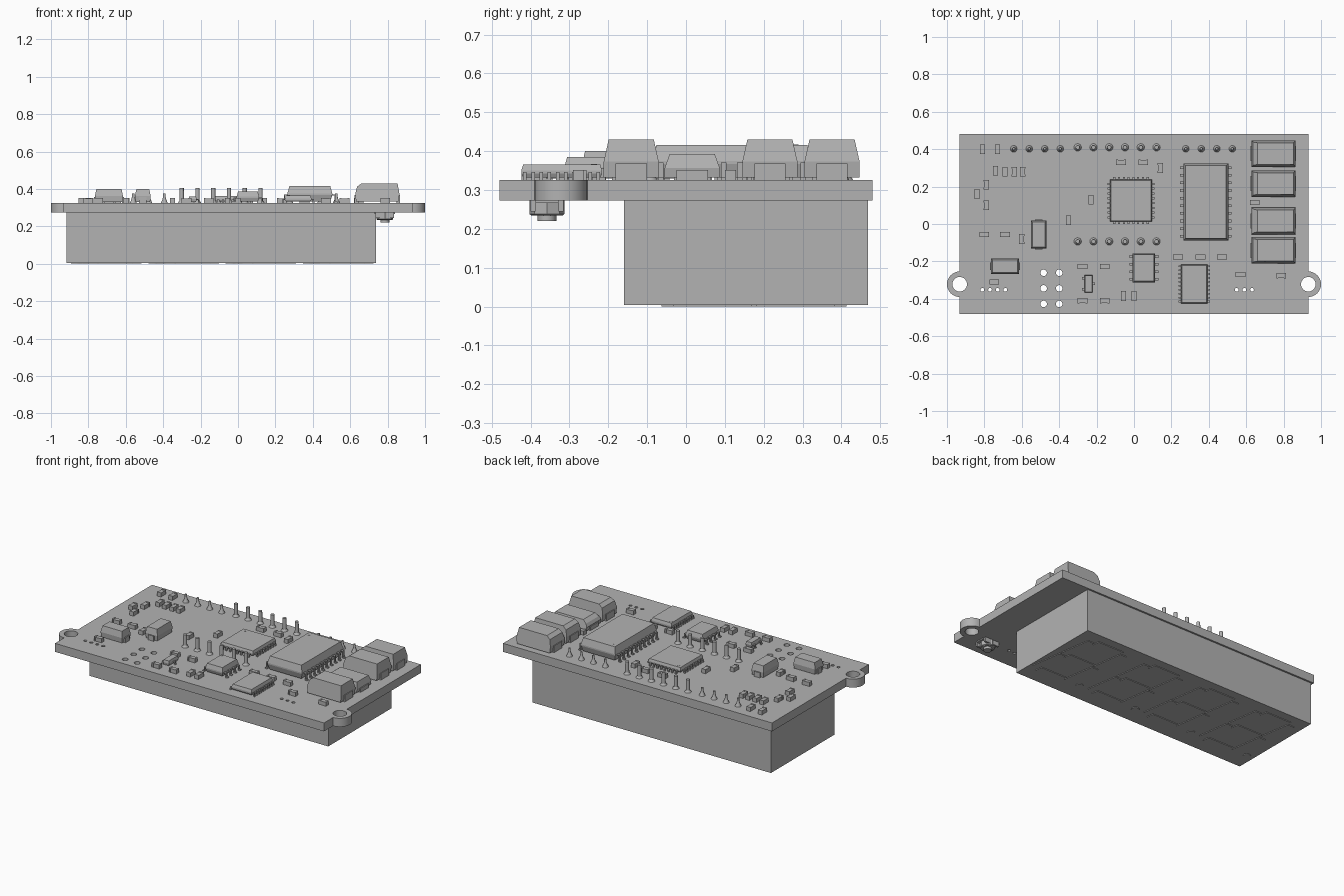
import bpy, bmesh, math
from mathutils import Vector

cube = bpy.data.objects.get("Cube")
if cube:
    bpy.data.objects.remove(cube, do_unlink=True)

grey = bpy.data.materials.new("plain_grey")
grey.use_nodes = True
colour = (0.45, 0.45, 0.45, 1)
grey.diffuse_color = colour
grey.node_tree.nodes["Principled BSDF"].inputs["Base Color"].default_value = colour

TOP = 0.326      # upper face of the board
UNDER = 0.273    # lower face of the board


def finish(name, bm, smooth=False):
    """Turn a bmesh into a named object."""
    bmesh.ops.recalc_face_normals(bm, faces=bm.faces[:])
    mesh = bpy.data.meshes.new(name)
    bm.to_mesh(mesh)
    bm.free()
    mesh.materials.append(grey)
    obj = bpy.data.objects.new(name, mesh)
    bpy.context.collection.objects.link(obj)
    if smooth:
        bpy.ops.object.select_all(action='DESELECT')
        obj.select_set(True)
        bpy.context.view_layer.objects.active = obj
        bpy.ops.object.shade_smooth_by_angle()
    return obj


def loft(bm, loops):
    """Closed solid through a stack of equal point loops."""
    rings = [[bm.verts.new(p) for p in loop] for loop in loops]
    n = len(rings[0])
    for a, b in zip(rings, rings[1:]):
        for i in range(n):
            j = (i + 1) % n
            bm.faces.new((a[i], a[j], b[j], b[i]))
    bm.faces.new(rings[0])
    bm.faces.new(rings[-1])


def block(bm, x, y, *layers):
    """Stack of rectangles, each (half x, half y, z)."""
    corners = ((-1, -1), (1, -1), (1, 1), (-1, 1))
    loft(bm, [[(x + sx * hx, y + sy * hy, z) for sx, sy in corners] for hx, hy, z in layers])


def box(bm, x, y, hx, hy, z0, z1):
    block(bm, x, y, (hx, hy, z0), (hx, hy, z1))


def lathe(bm, x, y, layers, n=16):
    """Round solid from (radius, z) pairs."""
    loft(bm, [[(x + r * math.cos(math.tau * i / n), y + r * math.sin(math.tau * i / n), z)
               for i in range(n)] for r, z in layers])


def gull_pin(bm, foot, inward, reach, height, width):
    """Bent lead from a foot on the board up into a package side."""
    t = 0.006
    profile = ((0, 0), (reach * .55, 0), (reach * .55, height - t), (reach * 1.2, height - t),
               (reach * 1.2, height), (reach * .55 - t, height), (reach * .55 - t, t), (0, t))
    side = Vector((-inward[1], inward[0], 0)) * width / 2
    base = Vector((foot[0], foot[1], TOP))
    path = [base + Vector((inward[0] * u, inward[1] * u, z)) for u, z in profile]
    loft(bm, [[p - side for p in path], [p + side for p in path]])


def package(name, x, y, hx, hy, top, pins, pitch, reach, width, four_sides=False):
    """Moulded chip with rows of leads."""
    bm = bmesh.new()
    mid = (TOP + top) / 2
    c = (top - TOP) * 0.12
    block(bm, x, y, (hx - c, hy - c, TOP + .006), (hx, hy, mid - .004),
          (hx, hy, mid + .004), (hx - c, hy - c, top))
    # Pin one dimple marker
    lathe(bm, x - hx * .75, y + hy * .8, [(.008, top), (.008, top + .001)])
    for i in range(pins):
        s = (i - (pins - 1) / 2) * pitch
        for d in (-1, 1):
            gull_pin(bm, (x + d * (hx + reach), y + s), (-d, 0), reach, mid - TOP, width)
            if four_sides:
                gull_pin(bm, (x + s, y + d * (hy + reach)), (0, -d), reach, mid - TOP, width)
    finish(name, bm)


# Circuit board with rounded mounting ears and drilled holes
EAR_X, EAR_Y, EAR_R = 0.932, -0.322, 0.068
HALF_Y = 0.48
curve = bpy.data.curves.new("circuit_board", 'CURVE')
curve.dimensions = '2D'
curve.fill_mode = 'BOTH'
curve.extrude = (TOP - UNDER) / 2


def spline(points):
    s = curve.splines.new('POLY')
    s.points.add(len(points) - 1)
    for p, (x, y) in zip(s.points, points):
        p.co = (x, y, 0, 1)
    s.use_cyclic_u = True


def circle(x, y, r, n=24, start=0.0, sweep=math.tau, count=None):
    return [(x + r * math.cos(start + sweep * i / n), y + r * math.sin(start + sweep * i / n))
            for i in range(count or n)]


right_ear = circle(EAR_X, EAR_Y, EAR_R, 16, -math.pi / 2, math.pi, 17)
right_side = [(EAR_X, -HALF_Y)] + right_ear + [(EAR_X, HALF_Y)]
spline(right_side + [(-x, y) for x, y in reversed(right_side)])
for side in (-1, 1):
    spline(circle(side * EAR_X, EAR_Y, 0.039))
for x in (-0.483, -0.4):
    for y in (-0.261, -0.344, -0.427):
        spline(circle(x, y, 0.0175, 16))
for x in (-0.811, -0.77, -0.729, -0.688, 0.549, 0.59, 0.631):
    spline(circle(x, -0.352, 0.01, 12))
board = bpy.data.objects.new("circuit_board", curve)
board.location.z = (TOP + UNDER) / 2
bpy.context.collection.objects.link(board)
bpy.ops.object.select_all(action='DESELECT')
board.select_set(True)
bpy.context.view_layer.objects.active = board
bpy.ops.object.convert(target='MESH')
board = bpy.context.view_layer.objects.active
board.data.materials.clear()
board.data.materials.append(grey)
bpy.ops.object.shade_smooth_by_angle()

# Display housing under the board
bm = bmesh.new()
box(bm, -0.09, 0.155, 0.827, 0.314, 0.004, UNDER)
finish("display_housing", bm)

# Raised seven-segment digits with decimal points
bm = bmesh.new()
W, H, T = 0.12, 0.215, 0.023
for k in range(4):
    cx, cy = -0.69 + 0.4135 * k, 0.175

    def bar(x, y, hx, hy):
        lean = lambda v: -0.15 * v
        loft(bm, [[(cx + x + sx * hx + lean(y + sy * hy), cy + y + sy * hy, z)
                   for sx, sy in ((-1, -1), (1, -1), (1, 1), (-1, 1))] for z in (0, 0.005)])
    for y in (-H, 0, H):
        bar(0, y, W - T - .006, T)
    for x in (-W, W):
        for y in (-H / 2, H / 2):
            bar(x, y, T, H / 2 - .006)
    lathe(bm, cx - 0.18, cy - H, [(T, 0), (T, .005)])
finish("display_segments", bm)

# Integrated circuits
package("large_driver_chip", 0.384, 0.118, 0.12, 0.205, 0.416, 10, 0.0407, 0.027, 0.014)
package("processor_chip", -0.016, 0.125, 0.112, 0.112, 0.362, 8, 0.0256, 0.018, 0.011, True)
package("small_driver_chip", 0.053, -0.235, 0.06, 0.078, 0.385, 4, 0.0407, 0.027, 0.014)
package("interface_chip", 0.322, -0.32, 0.07, 0.104, 0.366, 10, 0.021, 0.017, 0.009)

# Three-legged transistor
bm = bmesh.new()
block(bm, -0.243, -0.32, (.018, .044, TOP + .004), (.022, .047, .345), (.018, .044, .36))
for dx, dy in ((-1, .03), (-1, -.03), (1, 0)):
    gull_pin(bm, (-0.243 + dx * .037, -0.32 + dy), (-dx, 0), .016, .02, .013)
finish("transistor", bm)

# Moulded power capacitors with a chamfered top edge and folded end leads
for i, (y, top) in enumerate(((0.376, .43), (0.216, .43), (0.016, .393), (-0.141, .43))):
    bm = bmesh.new()
    x, mid = 0.745, TOP + (top - TOP) * 0.45
    profile = ((-.114, TOP + .006), (.114, TOP + .006), (.118, mid), (.108, top),
               (-.085, top), (-.108, top - .018), (-.118, mid))
    half = lambda z: .071 if z <= mid else .071 - .013 * (z - mid) / (top - mid)
    loft(bm, [[(x + u, y + s * half(z), z) for u, z in profile] for s in (-1, 1)])
    for side in (-1, 1):
        box(bm, x + side * .112, y, .01, .04, TOP, mid - .005)
    finish("power_capacitor_%d" % (i + 1), bm)

# Moulded diodes
for name, x, y, hx, hy in (("diode_lengthwise", -0.509, -0.056, .042, .075),
                           ("diode_crosswise", -0.69, -0.226, .075, .042)):
    bm = bmesh.new()
    block(bm, x, y, (hx - .003, hy - .003, TOP + .004), (hx, hy, .362), (hx - .008, hy - .008, .4))
    along_x = hx > hy
    for s in (-1, 1):
        box(bm, x + s * hx * along_x, y + s * hy * (not along_x),
            .006 if along_x else .02, .02 if along_x else .006, TOP, .358)
    finish(name, bm)

# Header pins and tapered solder joints
bm = bmesh.new()
for k in range(6):
    for y in (0.41, -0.093):
        lathe(bm, -0.301 + 0.0843 * k, y, [(.02, TOP), (.012, .338), (.011, .405)])
finish("header_pins", bm, True)
bm = bmesh.new()
for start in (-0.643, 0.277):
    for k in range(4):
        lathe(bm, start + 0.083 * k, 0.402, [(.018, TOP), (.011, .342), (.007, .358), (.007, .375)])
finish("soldered_pins", bm, True)

# Small surface-mount parts, with end terminals
upright = ((-.81, .4), (-.73, .4), (-.74, .285), (-.69, .28), (-.64, .28), (-.595, .28), (-.79, .21),
           (-.84, .16), (-.79, .1), (-.35, .02), (-.23, .13), (.14, .3), (-.6, -.08), (-.056, -.385),
           (0, -.385))
sideways = ((-.07, .33), (.05, .33), (-.8, -.056), (-.69, -.056), (-.275, -.227), (-.157, -.227),
            (-.275, -.41), (-.157, -.41), (-.747, -.31), (.235, -.176), (.355, -.176), (.47, -.176),
            (.57, -.27), (.787, -.277), (.645, .115))
bm = bmesh.new()
for spots, ux, uy in ((upright, 0, 1), (sideways, 1, 0)):
    for x, y in spots:
        box(bm, x, y, .013 + .005 * ux, .013 + .005 * uy, TOP, .35)
        for s in (-1, 1):
            box(bm, x + s * .021 * ux, y + s * .021 * uy,
                .014 - .009 * ux, .014 - .009 * uy, TOP, .352)
finish("small_components", bm)

# Push button beneath the board
bm = bmesh.new()
BX, BY = 0.785, -0.358
lathe(bm, BX, BY, [(.045, UNDER), (.045, .238), (.041, .235)], 8)
lathe(bm, BX, BY, [(.024, .236), (.024, .22)])
for sx in (-1, 1):
    for sy in (-1, 1):
        box(bm, BX + sx * .03, BY + sy * .036, .02, .006, .245, UNDER)
box(bm, BX, BY, .055, .03, .266, UNDER)
finish("push_button", bm, True)
